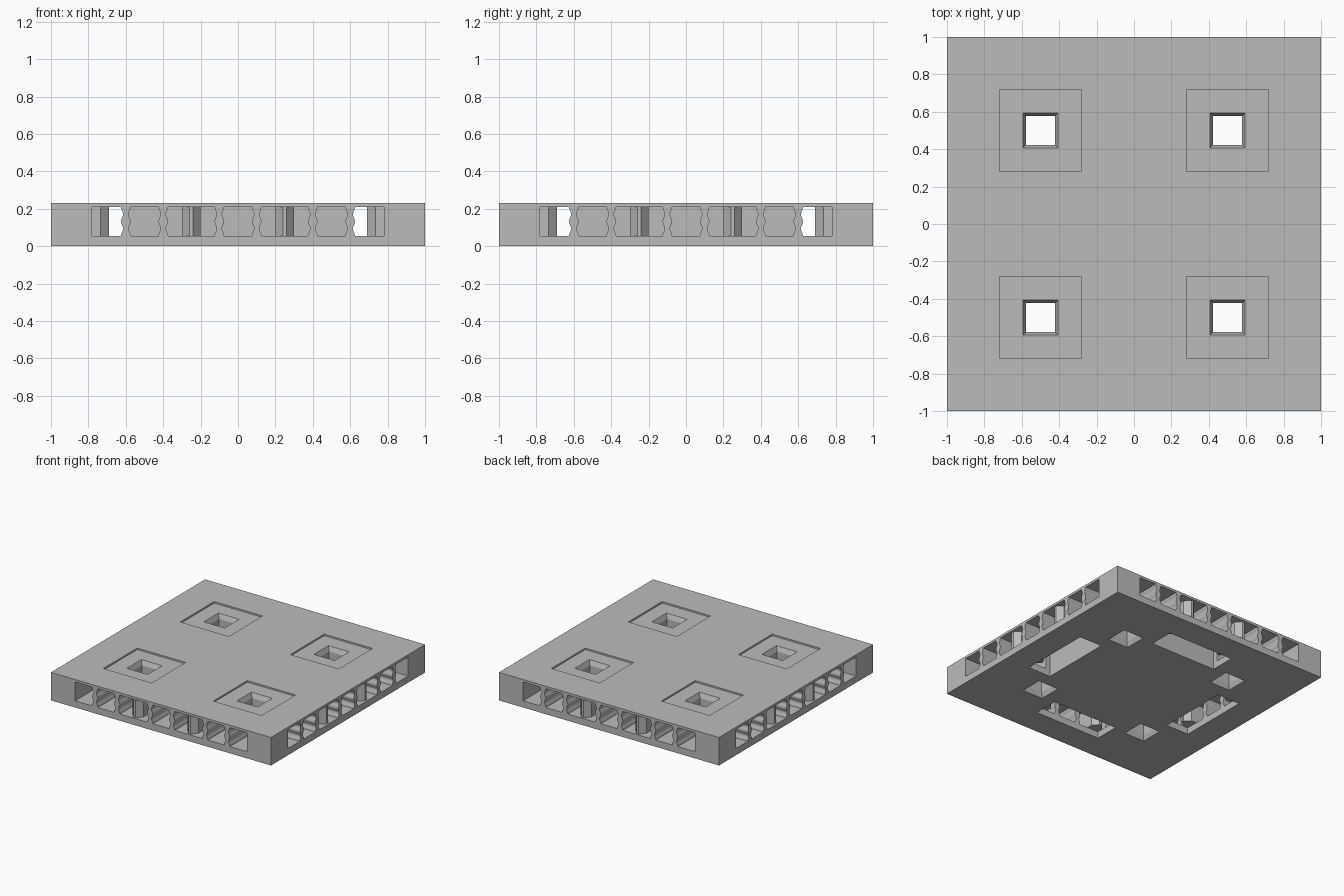
import bpy, bmesh, math
from mathutils import Matrix

H = 0.23                    # slab height
LOW, HIGH = 0.055, 0.21     # openings run between these heights
CORNER = 0.78               # inner edge of the corner blocks
CORE = 0.615                # half width of the solid core

old = bpy.data.objects.get("Cube")
if old:
    bpy.data.objects.remove(old)

grey = bpy.data.materials.new("plain_grey")
grey.use_nodes = True
grey.diffuse_color = (0.5, 0.5, 0.5, 1)
bsdf = grey.node_tree.nodes["Principled BSDF"]
bsdf.inputs["Base Color"].default_value = (0.5, 0.5, 0.5, 1)
bsdf.inputs["Roughness"].default_value = 0.7


def loft(name, rings, turn=0):
    """Solid skinned through rings of equal point count, turned about z."""
    bm = bmesh.new()
    loops = [[bm.verts.new(p) for p in ring] for ring in rings]
    for a, b in zip(loops, loops[1:]):
        for i in range(len(a)):
            j = (i + 1) % len(a)
            bm.faces.new((a[i], a[j], b[j], b[i]))
    bm.faces.new(loops[0][::-1])
    bm.faces.new(loops[-1])
    bmesh.ops.transform(bm, matrix=Matrix.Rotation(turn, 4, 'Z'), verts=bm.verts)
    bmesh.ops.recalc_face_normals(bm, faces=bm.faces)
    mesh = bpy.data.meshes.new(name)
    bm.to_mesh(mesh)
    bm.free()
    mesh.materials.append(grey)
    obj = bpy.data.objects.new(name, mesh)
    bpy.context.collection.objects.link(obj)
    return obj


def rect(x0, x1, y0, y1, z):
    return [(x0, y0, z), (x1, y0, z), (x1, y1, z), (x0, y1, z)]


def box(name, x0, x1, y0, y1, z0, z1, turn=0):
    return loft(name, [rect(x0, x1, y0, y1, z) for z in (z0, z1)], turn)


def cut(target, cutter):
    cutter.hide_render = True
    mod = target.modifiers.new("cut", 'BOOLEAN')
    mod.operation = 'DIFFERENCE'
    mod.solver = 'EXACT'
    mod.object = cutter
    bpy.context.view_layer.objects.active = target
    bpy.ops.object.modifier_apply(modifier=mod.name)
    bpy.data.objects.remove(cutter)


slab = box("slab", -1, 1, -1, 1, 0, H)

# Side galleries around the core, and long slots through the underside
for k in range(4):
    turn = k * math.pi / 2
    cut(slab, box("gallery_cutter", -CORNER, CORNER, -1.1, -CORE, LOW, HIGH, turn))
for k in range(4):
    turn = k * math.pi / 2
    cut(slab, box("slot_cutter", -0.3, 0.3, -CORNER, -0.575, -0.1, HIGH, turn))

# Shallow square pockets with flared through holes
for cx in (-0.5, 0.5):
    for cy in (-0.5, 0.5):
        cut(slab, box("pocket_cutter", cx - 0.22, cx + 0.22, cy - 0.22, cy + 0.22, 0.217, 0.3))
        flare = [(-0.02, 0.1), (0.04, 0.077), (0.18, 0.077), (0.217, 0.094), (0.3, 0.094)]
        cut(slab, loft("hole_cutter", [rect(cx - r, cx + r, cy - r, cy + r, z)
                                       for z, r in flare]))


def mullion(x, turn):
    """Thin divider whose sides ripple with height."""
    steps = 12
    rings = []
    for i in range(steps + 1):
        t = i / steps
        r = 0.02 + 0.006 * math.cos(t * 4 * math.pi)
        rings.append(rect(x - r, x + r, -1, -CORNER, LOW + t * (HIGH - LOW)))
    loft("mullion", rings, turn)


def post(x, turn):
    """Wider post with tapered ends."""
    plan = [(-0.01, -0.985), (0.01, -0.985), (0.05, -0.94),
            (0.05, -0.735), (0.01, -0.69), (-0.01, -0.69),
            (-0.05, -0.735), (-0.05, -0.94)]
    loft("post", [[(x + a, b, z) for a, b in plan] for z in (LOW, HIGH)], turn)


# Dividers along all four sides
for k in range(4):
    turn = k * math.pi / 2
    for s in (-1, 1):
        for x in (0.1, 0.4, 0.6):
            mullion(s * x, turn)
        post(s * 0.25, turn)
